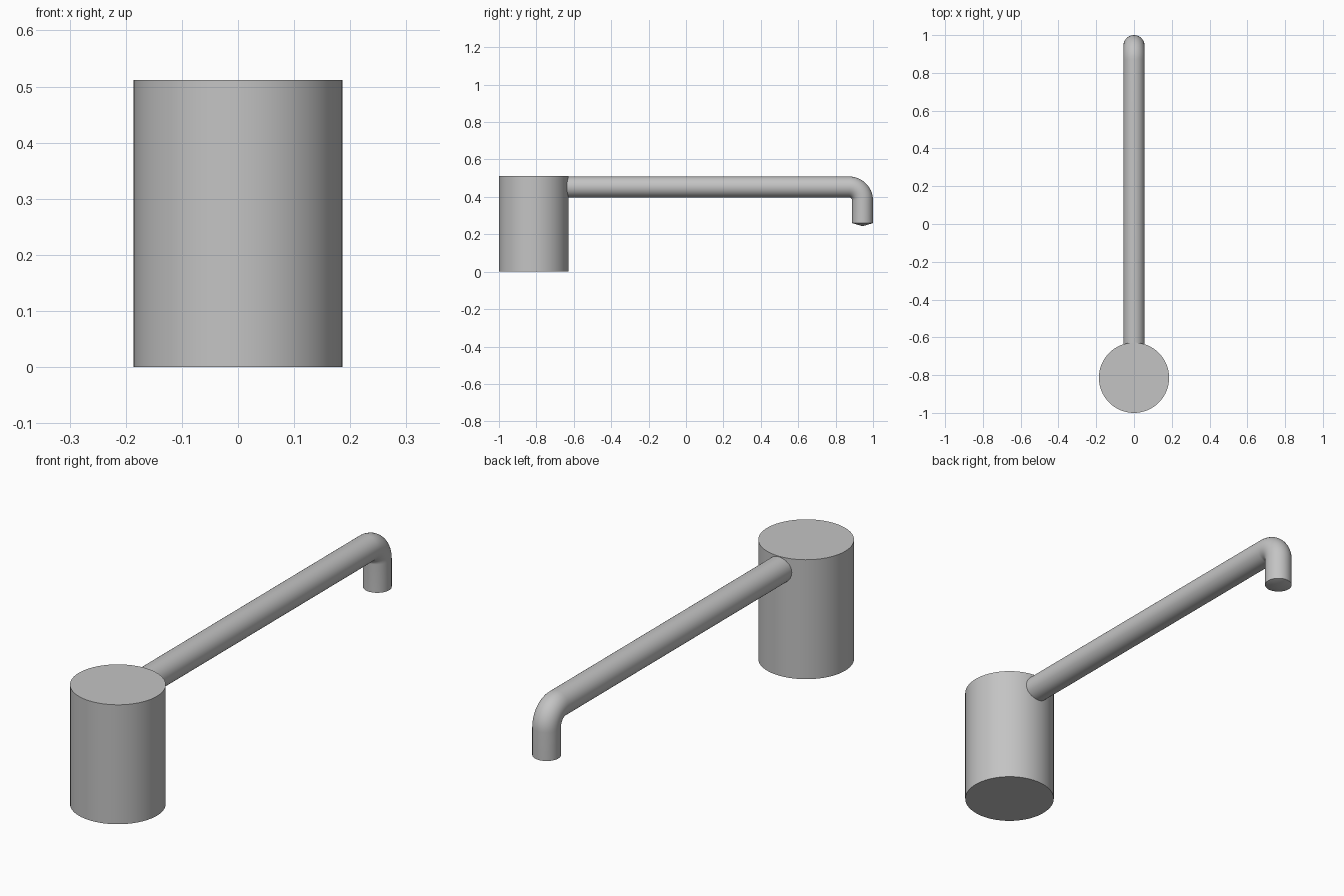
import bpy, bmesh
from math import sin, cos, pi, radians
from mathutils import Vector

cube = bpy.data.objects.get("Cube")
if cube:
    bpy.data.objects.remove(cube, do_unlink=True)

grey = bpy.data.materials.new("plain grey")
grey.use_nodes = True
colour = (0.55, 0.55, 0.55, 1)
grey.diffuse_color = colour
grey.node_tree.nodes["Principled BSDF"].inputs["Base Color"].default_value = colour


def finish(obj):
    """Colour and smooth-shade a part, keeping its rims sharp."""
    obj.data.materials.append(grey)
    bpy.ops.object.select_all(action="DESELECT")
    obj.select_set(True)
    bpy.context.view_layer.objects.active = obj
    bpy.ops.object.shade_smooth_by_angle(angle=radians(35))


# Upright drum
DRUM_R, DRUM_H = 0.186, 0.512
DRUM_Y = DRUM_R - 1
bpy.ops.mesh.primitive_cylinder_add(vertices=64, radius=DRUM_R, depth=DRUM_H,
                                    location=(0, DRUM_Y, DRUM_H / 2))
drum = bpy.context.object
drum.name = "drum"
finish(drum)

# Long pipe: straight run, quarter bend, then a short drop
SIDES, BEND_STEPS = 40, 14
PIPE_R, BEND_R, PIPE_Z = 0.056, 0.072, 0.453
SPOUT_Y, SPOUT_Z, TIP_Z = 1 - PIPE_R, 0.26, 0.243
bend_y, bend_z = SPOUT_Y - BEND_R, PIPE_Z - BEND_R

stations = [(DRUM_Y + 0.1, PIPE_Z, 0)]
for i in range(BEND_STEPS + 1):
    a = pi / 2 * i / BEND_STEPS
    stations.append((bend_y + BEND_R * sin(a), bend_z + BEND_R * cos(a), a))
stations.append((SPOUT_Y, SPOUT_Z, pi / 2))

bm = bmesh.new()
rings = []
for y, z, a in stations:
    outward = Vector((0, sin(a), cos(a)))
    ring = []
    for k in range(SIDES):
        t = 2 * pi * k / SIDES
        ring.append(bm.verts.new(Vector((0, y, z)) + PIPE_R *
                                 (cos(t) * outward + sin(t) * Vector((1, 0, 0)))))
    rings.append(ring)
for r, s in zip(rings, rings[1:]):
    for k in range(SIDES):
        n = (k + 1) % SIDES
        bm.faces.new((r[k], r[n], s[n], s[k]))
bm.faces.new(rings[0])

# Shallow cone closing the spout
tip = bm.verts.new((0, SPOUT_Y, TIP_Z))
for k in range(SIDES):
    bm.faces.new((rings[-1][k], rings[-1][(k + 1) % SIDES], tip))
bmesh.ops.recalc_face_normals(bm, faces=bm.faces)

mesh = bpy.data.meshes.new("bent_pipe")
bm.to_mesh(mesh)
bm.free()
pipe = bpy.data.objects.new("bent_pipe", mesh)
bpy.context.collection.objects.link(pipe)
finish(pipe)
